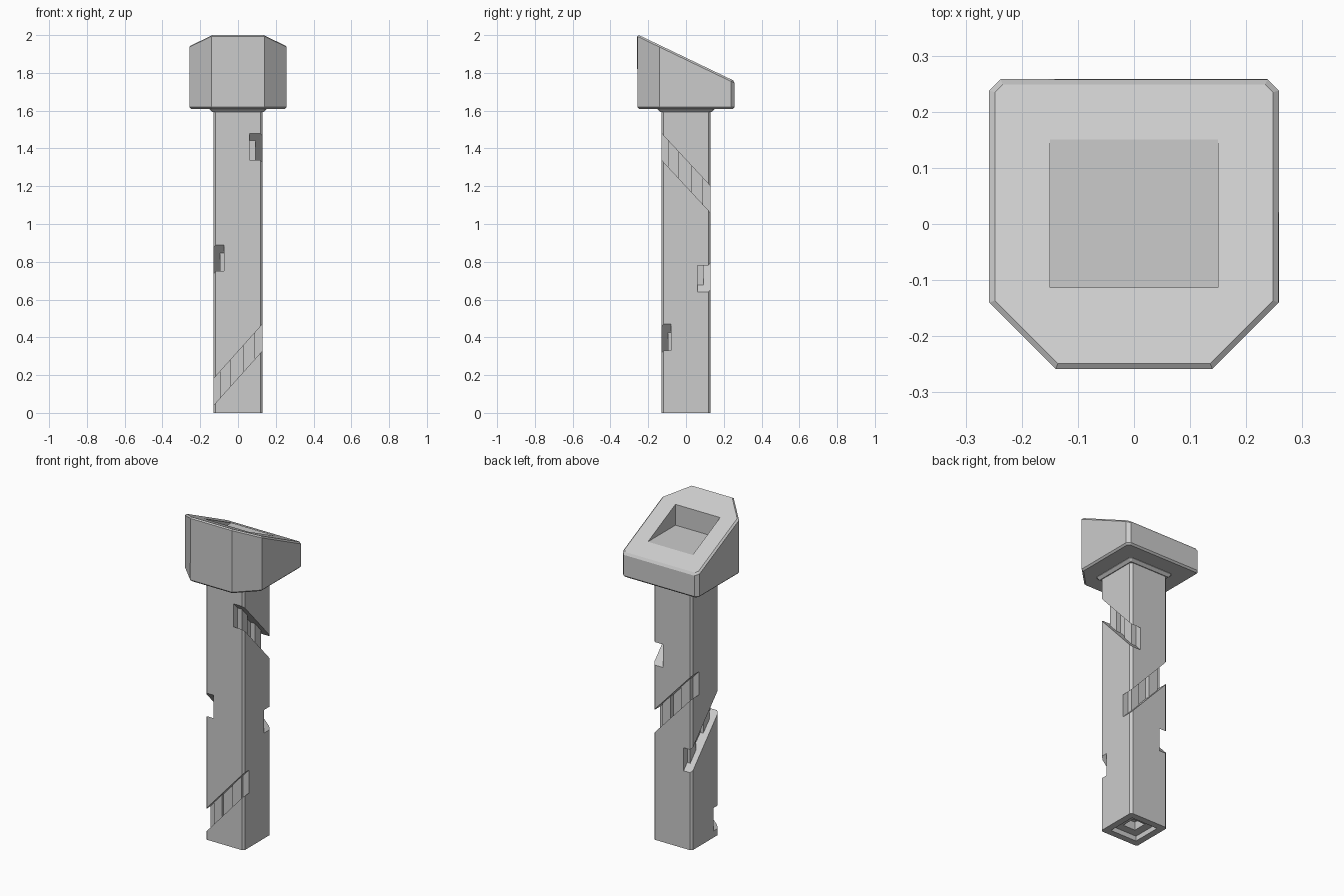
import bpy, bmesh
from mathutils import Vector

if "Cube" in bpy.data.objects:
    bpy.data.objects.remove(bpy.data.objects["Cube"])


def prism(name, plan, low, high, bevel=0.0):
    """Extrude a plan outline between two height functions of (x, y)."""
    bm = bmesh.new()
    a = [bm.verts.new((x, y, low(x, y))) for x, y in plan]
    b = [bm.verts.new((x, y, high(x, y))) for x, y in plan]
    n = len(plan)
    caps = [bm.faces.new(a[::-1]), bm.faces.new(b)]
    for i in range(n):
        j = (i + 1) % n
        bm.faces.new((a[i], a[j], b[j], b[i]))
    bmesh.ops.recalc_face_normals(bm, faces=bm.faces[:])
    if bevel:
        edges = list({e for f in caps for e in f.edges})
        bmesh.ops.bevel(bm, geom=edges, offset=bevel, segments=1,
                        affect='EDGES', clamp_overlap=True)
    me = bpy.data.meshes.new(name)
    bm.to_mesh(me)
    bm.free()
    ob = bpy.data.objects.new(name, me)
    bpy.context.collection.objects.link(ob)
    return ob


def flat(z):
    return lambda x, y: z


def rect(x0, x1, y0, y1, c=0.0):
    if not c:
        return [(x0, y0), (x1, y0), (x1, y1), (x0, y1)]
    return [(x0 + c, y0), (x1 - c, y0), (x1, y0 + c), (x1, y1 - c),
            (x1 - c, y1), (x0 + c, y1), (x0, y1 - c), (x0, y0 + c)]


def cut(target, cutter):
    cutter.hide_render = True
    m = target.modifiers.new("cut", 'BOOLEAN')
    m.operation = 'DIFFERENCE'
    m.solver = 'EXACT'
    m.object = cutter
    bpy.context.view_layer.objects.active = target
    bpy.ops.object.modifier_apply(modifier=m.name)
    bpy.data.objects.remove(cutter)


# square shaft with narrow chamfered corners
R = 0.13
shaft = prism("shaft", rect(-R, R, -R, R, 0.012), flat(0), flat(1.63))

# one slanted slot per side, its floor stepping between two depths
def slot(normal, along, z_mid, rise, deep, shallow):
    n, t = Vector(normal), Vector(along)
    u = [-0.16, -0.095, -0.04, 0.03, 0.09, 0.16]
    profile = [(0.16, -0.03), (-0.16, -0.03)]
    for i in range(5):
        d = shallow if i % 2 else deep
        profile += [(u[i], d), (u[i + 1], d)]
    plan = [tuple(n * (R - d) + t * s) for s, d in profile]
    slope = rise / (2 * R)
    mid = lambda x, y: z_mid + slope * (x * t.x + y * t.y)
    return prism("slot_cutter", plan, lambda x, y: mid(x, y) - 0.07,
                 lambda x, y: mid(x, y) + 0.07)


for args in [((0, -1), (1, 0), 0.255, 0.29, 0.05, 0.035),
             ((1, 0), (0, 1), 1.27, -0.28, 0.068, 0.038),
             ((0, 1), (-1, 0), 0.85, 0.28, 0.068, 0.038),
             ((-1, 0), (0, -1), 0.68, 0.28, 0.055, 0.035)]:
    cut(shaft, slot(*args))

# stepped square socket in the foot
for half, depth in ((0.09, 0.03), (0.042, 0.08)):
    cut(shaft, prism("socket_cutter", rect(-half, half, -half, half),
                     flat(-0.05), flat(depth)))

# small flared collar under the head
collar = prism("collar", rect(-0.15, 0.15, -0.15, 0.15, 0.012),
               flat(1.592), flat(1.63), 0.015)

# head with clipped front corners and a sloping top
H = 0.258
half_plan = [(0.14, -H), (H, -0.14), (H, H - 0.02), (H - 0.02, H)]
plan = half_plan + [(-x, y) for x, y in reversed(half_plan)]
top = lambda x, y: 2.004 - 0.48 * (y + H)
head = prism("head", plan, flat(1.61), top, 0.01)

# level-floored recess in the sloping top
cut(head, prism("recess_cutter", rect(-0.15, 0.15, -0.113, 0.16),
                flat(1.808), flat(2.2)))
